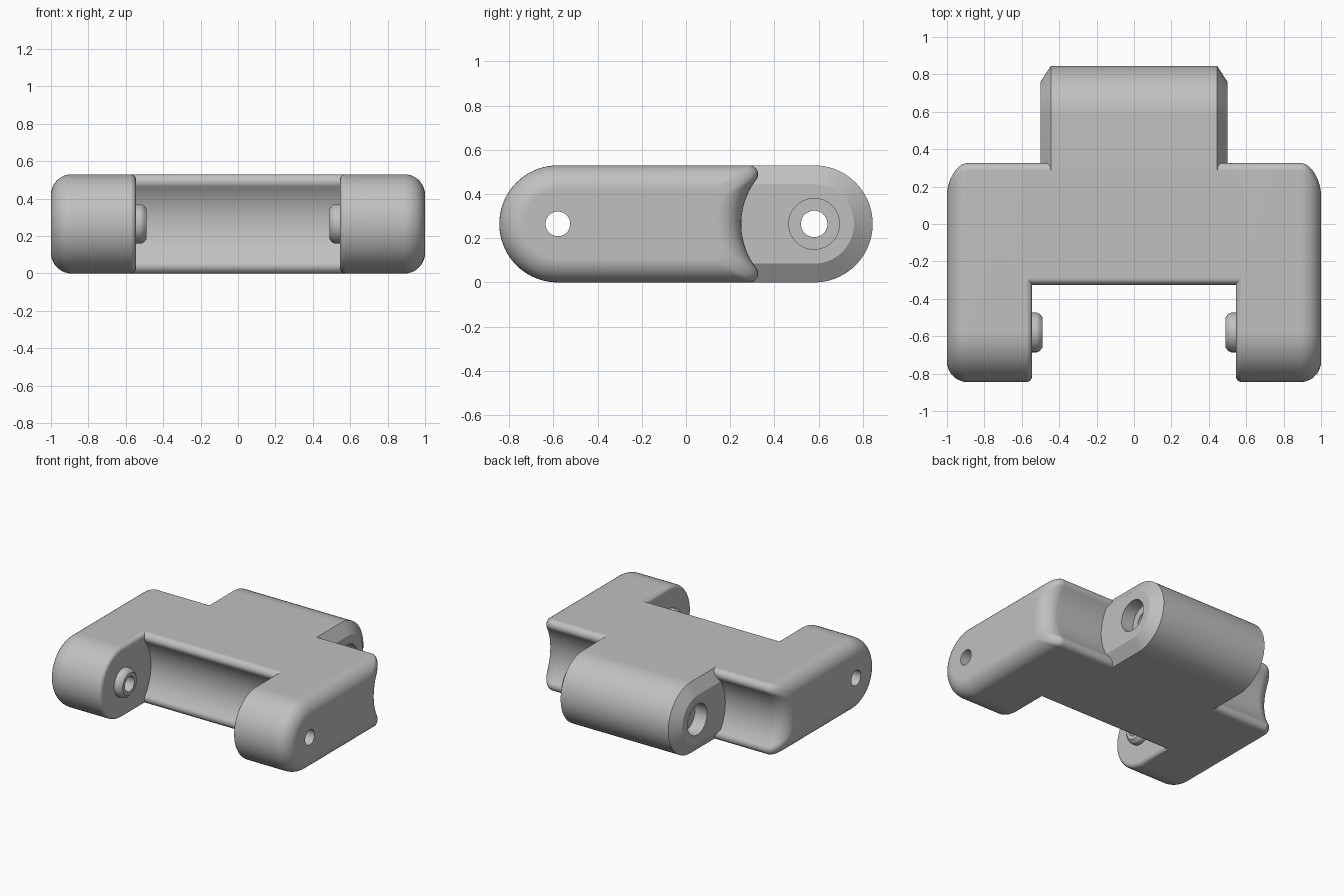
import bpy
import bmesh
from math import sin, cos, pi, sqrt, atan2

cube = bpy.data.objects.get("Cube")
if cube:
    bpy.data.objects.remove(cube)

HALF = 0.265      # half the thickness, also the radius of the rounded ends
PIVOT = 0.58      # distance of both hinge axes from the centre
HOLLOW = 0.33     # radius of the clearance around each hinge
LIP = 0.04        # rounding of the clearance lips

grey = bpy.data.materials.new("light_grey")
grey.use_nodes = True
colour = (0.53, 0.53, 0.53, 1)
grey.diffuse_color = colour
bsdf = next(n for n in grey.node_tree.nodes if n.type == 'BSDF_PRINCIPLED')
bsdf.inputs["Base Color"].default_value = colour


def arc(cy, cz, r, start, end, n):
    return [(cy + r * cos(start + (end - start) * i / n),
             cz + r * sin(start + (end - start) * i / n)) for i in range(n + 1)]


def end_curve(kind, d):
    """Points of one profile end, bottom to top, inset by d."""
    h = HALF - d
    if kind == "round":
        return arc(PIVOT, 0, h, -pi / 2, pi / 2, 36)
    if kind == "flat":
        return [(0, -h), (0, h)]
    r = HOLLOW + d
    cy = PIVOT - sqrt((r + LIP) ** 2 - (h - LIP) ** 2)
    a = atan2(h - LIP, PIVOT - cy)
    lip = arc(cy, LIP - h, LIP, -pi / 2, a, 10)
    bowl = arc(PIVOT, 0, r, pi + a, pi - a, 20)[1:-1]
    return lip + bowl + [(y, -z) for y, z in reversed(lip)]


def profile(front, back, d=0):
    return end_curve(back, d) + [(-y, z) for y, z in reversed(end_curve(front, d))]


def loft(name, layers):
    """Skin a list of (x, profile) layers and cap both ends."""
    bm = bmesh.new()
    rings = [[bm.verts.new((x, y, z + HALF)) for y, z in pts] for x, pts in layers]
    n = len(rings[0])
    for a, b in zip(rings, rings[1:]):
        for i in range(n):
            j = (i + 1) % n
            bm.faces.new((a[i], a[j], b[j], b[i]))
    bm.faces.new(rings[0])
    bm.faces.new(rings[-1])
    bmesh.ops.recalc_face_normals(bm, faces=bm.faces)
    mesh = bpy.data.meshes.new(name)
    bm.to_mesh(mesh)
    bm.free()
    mesh.materials.append(grey)
    obj = bpy.data.objects.new(name, mesh)
    bpy.context.collection.objects.link(obj)
    return obj


def turned(name, cy, layers):
    """Round part along x from (x, radius) layers."""
    return loft(name, [(x, arc(cy, 0, r, 0, 2 * pi, 40)[:-1]) for x, r in layers])


def combine(target, tool, operation):
    mod = target.modifiers.new(operation.lower(), 'BOOLEAN')
    mod.operation = operation
    mod.solver = 'EXACT'
    mod.object = tool
    bpy.ops.object.select_all(action='DESELECT')
    bpy.context.view_layer.objects.active = target
    target.select_set(True)
    bpy.ops.object.modifier_apply(modifier=mod.name)
    bpy.data.objects.remove(tool)


# Middle block with a clearance hollow front and back
link = loft("hinge_link", [(x, profile("hollow", "hollow")) for x in (-0.62, 0.62)])

# Rear tongue with chamfered ends
tongue = [(-0.5, 0.085), (-0.445, 0), (0.445, 0), (0.5, 0.085)]
combine(link, loft("tongue", [(x, profile("flat", "round", d)) for x, d in tongue]), 'UNION')

# Side arms, softly rounded outside and lightly rounded inside
OUTER, INNER, STEPS = 0.11, 0.03, 10
sections = []
for i in range(5):
    t = pi / 2 * i / 4
    sections.append((0.545 + INNER * (1 - cos(t)), INNER * (1 - sin(t))))
for i in range(STEPS + 1):
    t = pi / 2 * i / STEPS
    sections.append((1 - OUTER * (1 - sin(t)), OUTER * (1 - cos(t))))

for side in (-1, 1):
    arm = loft("arm", [(side * x, profile("round", "hollow", d)) for x, d in sections])
    combine(link, arm, 'UNION')
    # Hinge peg on the inner face of the arm
    peg = [(0.49, 0.082), (0.505, 0.1), (0.52, 0.106), (0.6, 0.106)]
    combine(link, turned("peg", -PIVOT, [(side * x, r) for x, r in peg]), 'UNION')
    # Pin hole through arm and peg
    hole = [(0.4, 0.056), (1.1, 0.056)]
    combine(link, turned("arm_hole", -PIVOT, [(side * x, r) for x, r in hole]), 'DIFFERENCE')
    # Socket in the tongue end
    socket = [(0.4, 0.115), (0.6, 0.115)]
    combine(link, turned("socket", PIVOT, [(side * x, r) for x, r in socket]), 'DIFFERENCE')

# Pin hole through the tongue
combine(link, turned("tongue_hole", PIVOT, [(-0.6, 0.06), (0.6, 0.06)]), 'DIFFERENCE')

# Smooth shading with crisp edges
bpy.ops.object.select_all(action='DESELECT')
link.select_set(True)
bpy.context.view_layer.objects.active = link
bpy.ops.object.shade_smooth_by_angle(angle=pi / 6)
weighted = link.modifiers.new("even_shading", 'WEIGHTED_NORMAL')
weighted.keep_sharp = True
